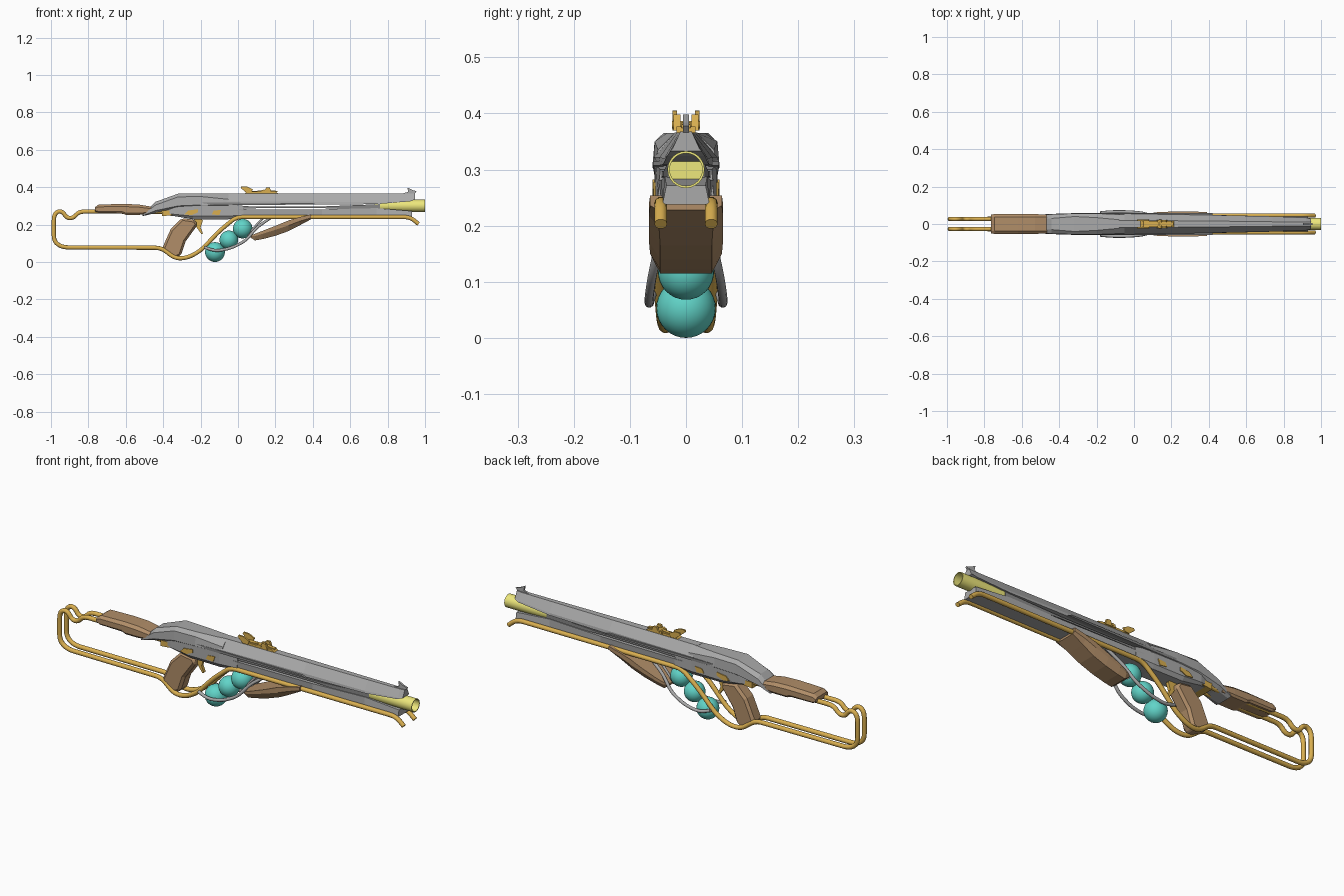
import bpy, bmesh, math
from mathutils import Vector


def material(name, col):
    m = bpy.data.materials.new(name)
    m.diffuse_color = (*col, 1)
    return m


GOLD = material("gold", (0.70, 0.43, 0.08))
WOOD = material("wood", (0.44, 0.27, 0.14))
TEAL = material("teal", (0.12, 0.66, 0.58))
YELLOW = material("yellow", (0.85, 0.80, 0.20))
GREY = material("steel", (0.40, 0.40, 0.40))
DARK = material("dark_steel", (0.24, 0.24, 0.24))


def add(name, bm, mat):
    bmesh.ops.recalc_face_normals(bm, faces=bm.faces)
    me = bpy.data.meshes.new(name)
    bm.to_mesh(me)
    bm.free()
    ob = bpy.data.objects.new(name, me)
    bpy.context.collection.objects.link(ob)
    me.materials.append(mat)
    return ob


def smooth(ob):
    bpy.ops.object.select_all(action='DESELECT')
    ob.select_set(True)
    bpy.context.view_layer.objects.active = ob
    bpy.ops.object.shade_smooth_by_angle(angle=math.radians(40))


def loft(name, sections, mat):
    """sections: (x, [(half_width, z), ...]) from bottom to top, mirrored over y."""
    bm = bmesh.new()
    rings = []
    for x, half in sections:
        pts = [(w, z) for w, z in half] + [(-w, z) for w, z in reversed(half)]
        rings.append([bm.verts.new((x, y, z)) for y, z in pts])
    n = len(rings[0])
    for a, b in zip(rings, rings[1:]):
        for i in range(n):
            j = (i + 1) % n
            bm.faces.new((a[i], a[j], b[j], b[i]))
    bm.faces.new(rings[0])
    bm.faces.new(rings[-1])
    return add(name, bm, mat)


def plate(name, profile, y0, y1, mat, bevel=0):
    """Extrude an (x, z) outline between two y values."""
    bm = bmesh.new()
    f = bm.faces.new([bm.verts.new((x, y0, z)) for x, z in profile])
    r = bmesh.ops.extrude_face_region(bm, geom=[f])
    for v in r["geom"]:
        if isinstance(v, bmesh.types.BMVert):
            v.co.y = y1
    ob = add(name, bm, mat)
    if bevel:
        m = ob.modifiers.new("bevel", 'BEVEL')
        m.width, m.segments, m.limit_method = bevel, 1, 'ANGLE'
    return ob


def tube(name, points, radius, mat, corner=0.035):
    """Round-cornered pipe through 3D points."""
    p = [Vector(q) for q in points]
    path = [p[0]]
    for a, b, c in zip(p, p[1:], p[2:]):
        s = b + (a - b).normalized() * min(corner, (a - b).length * 0.48)
        e = b + (c - b).normalized() * min(corner, (c - b).length * 0.48)
        for i in range(6):
            t = i / 5
            path.append(s * (1 - t) ** 2 + b * 2 * t * (1 - t) + e * t * t)
    path.append(p[-1])
    cu = bpy.data.curves.new(name, 'CURVE')
    cu.dimensions, cu.bevel_depth, cu.bevel_resolution = '3D', radius, 3
    cu.use_fill_caps = True
    sp = cu.splines.new('POLY')
    sp.points.add(len(path) - 1)
    for q, co in zip(sp.points, path):
        q.co = (*co, 1)
    cu.materials.append(mat)
    ob = bpy.data.objects.new(name, cu)
    bpy.context.collection.objects.link(ob)
    bpy.ops.object.select_all(action='DESELECT')
    ob.select_set(True)
    bpy.context.view_layer.objects.active = ob
    bpy.ops.object.convert(target='MESH')
    smooth(bpy.context.object)


# Receiver: faceted rear housing and lower block
loft("receiver", [
    (-0.51, [(0.030, 0.245), (0.050, 0.248), (0.050, 0.252), (0.030, 0.258)]),
    (-0.44, [(0.035, 0.262), (0.054, 0.275), (0.052, 0.305), (0.030, 0.322)]),
    (-0.32, [(0.040, 0.285), (0.058, 0.300), (0.056, 0.348), (0.040, 0.365)]),
    (-0.20, [(0.040, 0.290), (0.060, 0.305), (0.056, 0.350), (0.034, 0.365)]),
    (-0.05, [(0.045, 0.295), (0.058, 0.305), (0.050, 0.335), (0.020, 0.365)])], GREY)
loft("lower_receiver", [
    (-0.39, [(0.035, 0.25), (0.040, 0.26), (0.040, 0.28)]),
    (-0.34, [(0.040, 0.245), (0.052, 0.255), (0.052, 0.30)]),
    (-0.24, [(0.042, 0.228), (0.056, 0.245), (0.056, 0.31)]),
    (-0.07, [(0.042, 0.226), (0.054, 0.245), (0.054, 0.31)]),
    (0.03, [(0.040, 0.238), (0.050, 0.25), (0.046, 0.30)])], GREY)

# Barrel shroud with cut-away nose, thin middle strip and lower slab
loft("upper_shroud", [
    (-0.08, [(0.056, 0.306), (0.056, 0.322), (0.020, 0.366)]),
    (0.40, [(0.049, 0.307), (0.047, 0.322), (0.016, 0.366)]),
    (0.74, [(0.041, 0.309), (0.039, 0.320), (0.012, 0.366)]),
    (0.92, [(0.034, 0.324), (0.030, 0.330), (0.010, 0.366)]),
    (0.945, [(0.028, 0.333), (0.024, 0.337), (0.010, 0.368)])], GREY)
loft("middle_strip", [
    (-0.05, [(0.045, 0.285), (0.045, 0.300)]),
    (0.15, [(0.042, 0.288), (0.042, 0.296)]),
    (0.45, [(0.040, 0.288), (0.040, 0.297)]),
    (0.76, [(0.034, 0.275), (0.034, 0.309)])], DARK)
loft("lower_slab", [
    (-0.02, [(0.043, 0.238), (0.050, 0.282)]),
    (0.45, [(0.042, 0.238), (0.044, 0.281)]),
    (0.74, [(0.042, 0.238), (0.038, 0.288)]),
    (0.93, [(0.042, 0.238), (0.035, 0.272)])], GREY)

# Hollow muzzle tube
bm = bmesh.new()
rings = []
for x, r in [(0.73, 0.033), (1.0, 0.033), (1.0, 0.029), (0.80, 0.029)]:
    rings.append([bm.verts.new((x, r * math.cos(math.tau * i / 24),
                                0.30 + r * math.sin(math.tau * i / 24))) for i in range(24)])
for a, b in zip(rings, rings[1:]):
    for i in range(24):
        bm.faces.new((a[i], a[(i + 1) % 24], b[(i + 1) % 24], b[i]))
bm.faces.new(rings[0])
bm.faces.new(rings[-1])
smooth(add("muzzle_tube", bm, YELLOW))

# Front sight fin
plate("front_sight", [(0.86, 0.36), (0.91, 0.375), (0.905, 0.398), (0.935, 0.384),
                      (0.955, 0.378), (0.94, 0.36)], -0.005, 0.005, GREY)

# Rear sight: base, posts, leaf, knob
plate("sight_base", [(0.03, 0.362), (0.05, 0.377), (0.20, 0.377), (0.22, 0.362)], -0.017, 0.017, GOLD)
plate("sight_leaf", [(0.05, 0.376), (0.15, 0.385), (0.21, 0.38), (0.21, 0.374)], -0.008, 0.008, GOLD)
for s in (-1, 1):
    plate("sight_notch", [(0.015, 0.395), (0.02, 0.405), (0.05, 0.403), (0.08, 0.388), (0.07, 0.37),
                          (0.045, 0.37)], s * 0.016, s * 0.024, GOLD)
    plate("sight_post", [(0.12, 0.37), (0.125, 0.385), (0.145, 0.385), (0.15, 0.398), (0.17, 0.398),
                         (0.18, 0.37)], s * 0.010, s * 0.022, GOLD)
tube("sight_screw", [(0.14, -0.025, 0.38), (0.14, 0.025, 0.38)], 0.007, GOLD)

# Paired gold rails running from nose to skeleton stock
rail = [(0.965, 0.045, 0.203), (0.92, 0.045, 0.24), (-0.01, 0.046, 0.24), (-0.10, 0.046, 0.165),
        (-0.20, 0.044, 0.06), (-0.27, 0.040, 0.022), (-0.335, 0.034, 0.018), (-0.41, 0.028, 0.076),
        (-0.94, 0.027, 0.078), (-0.985, 0.027, 0.11), (-0.985, 0.027, 0.25), (-0.96, 0.027, 0.273),
        (-0.935, 0.027, 0.266), (-0.915, 0.027, 0.235), (-0.88, 0.027, 0.235), (-0.85, 0.027, 0.27),
        (-0.40, 0.027, 0.268)]
for s in (-1, 1):
    tube("gold_rail", [(x, s * y, z) for x, y, z in rail], 0.0115, GOLD)

# Wooden cheek rest
loft("cheek_rest", [
    (-0.765, [(0.040, 0.270), (0.050, 0.275), (0.050, 0.285), (0.036, 0.292)]),
    (-0.745, [(0.045, 0.262), (0.053, 0.270), (0.053, 0.295), (0.038, 0.307)]),
    (-0.62, [(0.045, 0.260), (0.053, 0.270), (0.053, 0.296), (0.038, 0.310)]),
    (-0.60, [(0.045, 0.252), (0.053, 0.262), (0.053, 0.296), (0.038, 0.310)]),
    (-0.53, [(0.045, 0.252), (0.053, 0.262), (0.053, 0.293), (0.038, 0.307)]),
    (-0.465, [(0.042, 0.258), (0.050, 0.265), (0.050, 0.285), (0.036, 0.296)])], WOOD)

# Wooden pistol grip
plate("pistol_grip", [(-0.41, 0.06), (-0.335, 0.02), (-0.305, 0.035), (-0.28, 0.11), (-0.215, 0.20),
                      (-0.23, 0.225), (-0.30, 0.235), (-0.36, 0.175), (-0.385, 0.12)],
      -0.036, 0.036, WOOD, 0.012)

# Wooden angled foregrip, wide at the top and narrow at the bottom
loft("foregrip", [
    (0.065, [(0.046, 0.132), (0.050, 0.138), (0.050, 0.142)]),
    (0.09, [(0.046, 0.115), (0.058, 0.138), (0.058, 0.150)]),
    (0.13, [(0.046, 0.122), (0.064, 0.150), (0.064, 0.166)]),
    (0.20, [(0.046, 0.140), (0.066, 0.172), (0.066, 0.193)]),
    (0.27, [(0.046, 0.165), (0.066, 0.195), (0.066, 0.222)]),
    (0.33, [(0.048, 0.196), (0.066, 0.218), (0.066, 0.240)]),
    (0.39, [(0.050, 0.228), (0.064, 0.236), (0.064, 0.254)])], WOOD)

# Teal energy spheres
for x, z, r in [(-0.123, 0.053, 0.053), (-0.049, 0.118, 0.050), (0.025, 0.178, 0.052)]:
    bm = bmesh.new()
    bmesh.ops.create_uvsphere(bm, u_segments=32, v_segments=16, radius=r)
    bmesh.ops.translate(bm, verts=bm.verts, vec=(x, 0, z))
    smooth(add("energy_sphere", bm, TEAL))

# Grey cradle tubes around the spheres
for s in (-1, 1):
    tube("sphere_cradle", [(x, s * y, z) for x, y, z in [
        (-0.18, 0.060, 0.078), (-0.12, 0.066, 0.058), (-0.04, 0.066, 0.072), (0.04, 0.060, 0.112),
        (0.10, 0.044, 0.185), (0.18, 0.030, 0.240)]], 0.008, GREY)
    tube("cradle_brace", [(0.05, s * 0.022, 0.14), (0.10, s * 0.022, 0.20), (0.14, s * 0.022, 0.24)],
         0.006, GREY)

# Trigger and gold side fittings
plate("trigger", [(-0.235, 0.23), (-0.225, 0.19), (-0.195, 0.148), (-0.187, 0.152), (-0.200, 0.185),
                  (-0.188, 0.22), (-0.195, 0.23)], -0.008, 0.008, GOLD)
for s in (-1, 1):
    plate("gold_latch", [(-0.285, 0.255), (-0.265, 0.275), (-0.215, 0.282), (-0.215, 0.265),
                         (-0.25, 0.25)], s * 0.045, s * 0.060, GOLD)
    plate("gold_stud", [(-0.14, 0.255), (-0.13, 0.275), (-0.09, 0.278), (-0.10, 0.25)],
          s * 0.045, s * 0.058, GOLD)
    plate("side_groove", [(-0.20, 0.303), (-0.19, 0.318), (0.40, 0.314), (0.42, 0.307)],
          s * 0.040, s * 0.059, DARK)
plate("rear_gold_block", [(-0.405, 0.245), (-0.405, 0.275), (-0.35, 0.275), (-0.35, 0.25)],
      -0.046, 0.046, GOLD)
